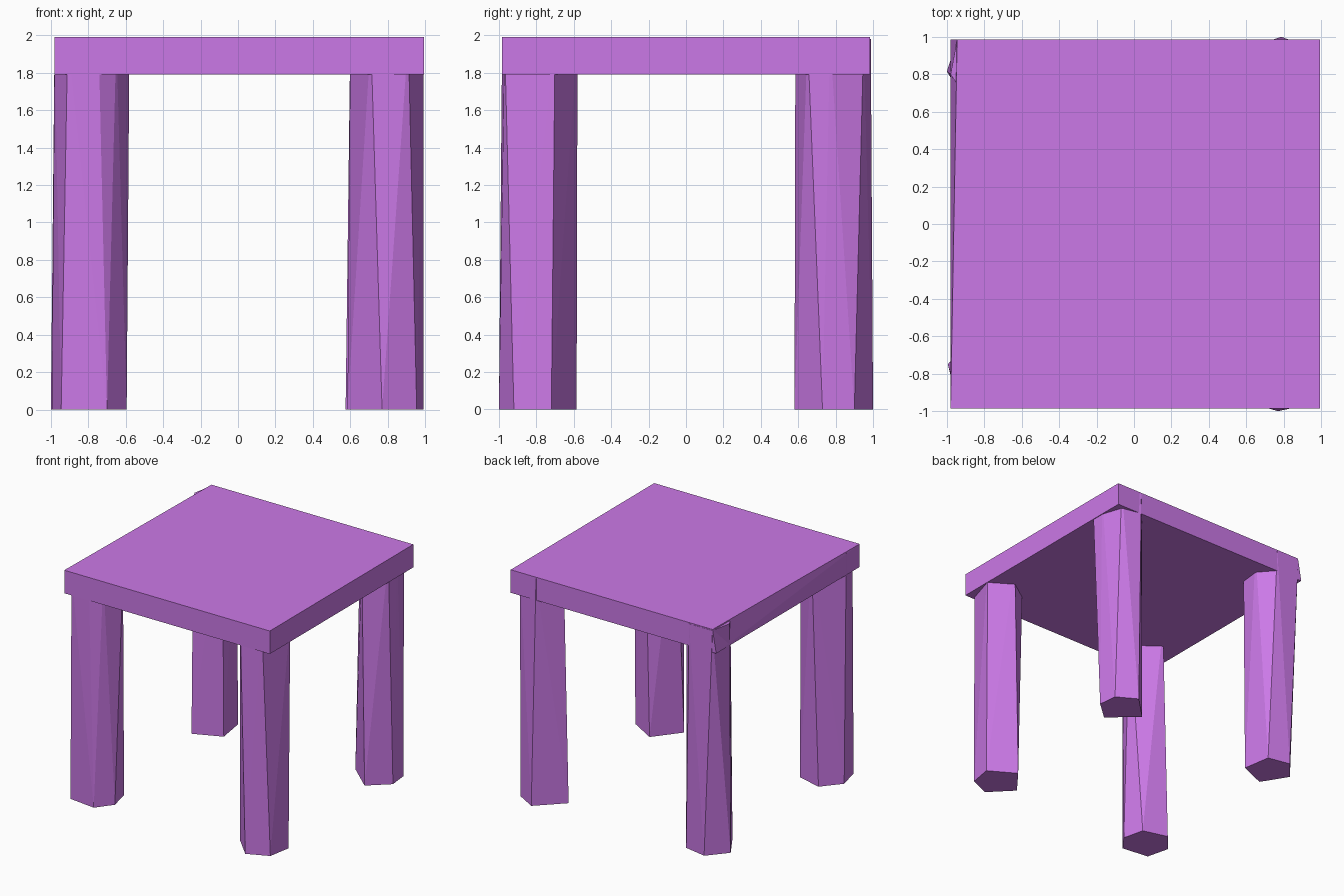
import bpy, bmesh

if "Cube" in bpy.data.objects:
    bpy.data.objects.remove(bpy.data.objects["Cube"])

purple = bpy.data.materials.new("purple")
purple.diffuse_color = (0.6, 0.19, 0.8, 1)
purple.use_nodes = True
purple.node_tree.nodes["Principled BSDF"].inputs["Base Color"].default_value = purple.diffuse_color


def hull(name, points):
    """Faceted convex solid around the given points."""
    bm = bmesh.new()
    for p in points:
        bm.verts.new(p)
    res = bmesh.ops.convex_hull(bm, input=bm.verts)
    loose = [v for v in bm.verts if not v.link_faces]
    bmesh.ops.delete(bm, geom=loose, context='VERTS')
    bmesh.ops.recalc_face_normals(bm, faces=bm.faces)
    bmesh.ops.dissolve_limit(bm, angle_limit=0.005, verts=bm.verts, edges=bm.edges)
    me = bpy.data.meshes.new(name)
    bm.to_mesh(me)
    bm.free()
    me.materials.append(purple)
    ob = bpy.data.objects.new(name, me)
    bpy.context.collection.objects.link(ob)
    return ob


def leg(name, bottom, top):
    hull(name, [(x, y, 0) for x, y in bottom] + [(x, y, 1.98) for x, y in top])


# Tabletop slab, its left side leaning in towards the back
hull("tabletop", [(x, y, z) for x in (-0.98, 0.995) for y in (-0.985, 0.985)
                  for z in (1.79, 1.99) if (x, y, z) != (-0.98, 0.985, 1.99)]
     + [(-0.945, 0.985, 1.99)])

# Uneven faceted legs, slightly twisted from floor to top
leg("front_right_leg",
    [(.955, -.92), (.99, -.72), (.76, -.585), (.585, -.81), (.77, -1.0)],
    [(.71, -.983), (.91, -.97), (.992, -.70), (.80, -.58), (.60, -.72)])
leg("back_right_leg",
    [(.978, .73), (.96, .90), (.787, 1.0), (.575, .79), (.81, .58)],
    [(.99, .65), (.99, .77), (.93, .95), (.75, .988), (.60, .82), (.78, .585)])
leg("back_left_leg",
    [(-.62, .69), (-.66, .94), (-.86, .98), (-1.0, .815), (-.86, .59)],
    [(-.945, .987), (-.98, .80), (-.84, .59), (-.62, .67), (-.60, .85), (-.72, .987)])
leg("front_left_leg",
    [(-.595, -.84), (-.64, -.65), (-.86, -.59), (-.995, -.75), (-.945, -.95), (-.70, -.98)],
    [(-.58, -.75), (-.65, -.92), (-.745, -.985), (-.91, -.985), (-.98, -.80), (-.80, -.58)])
